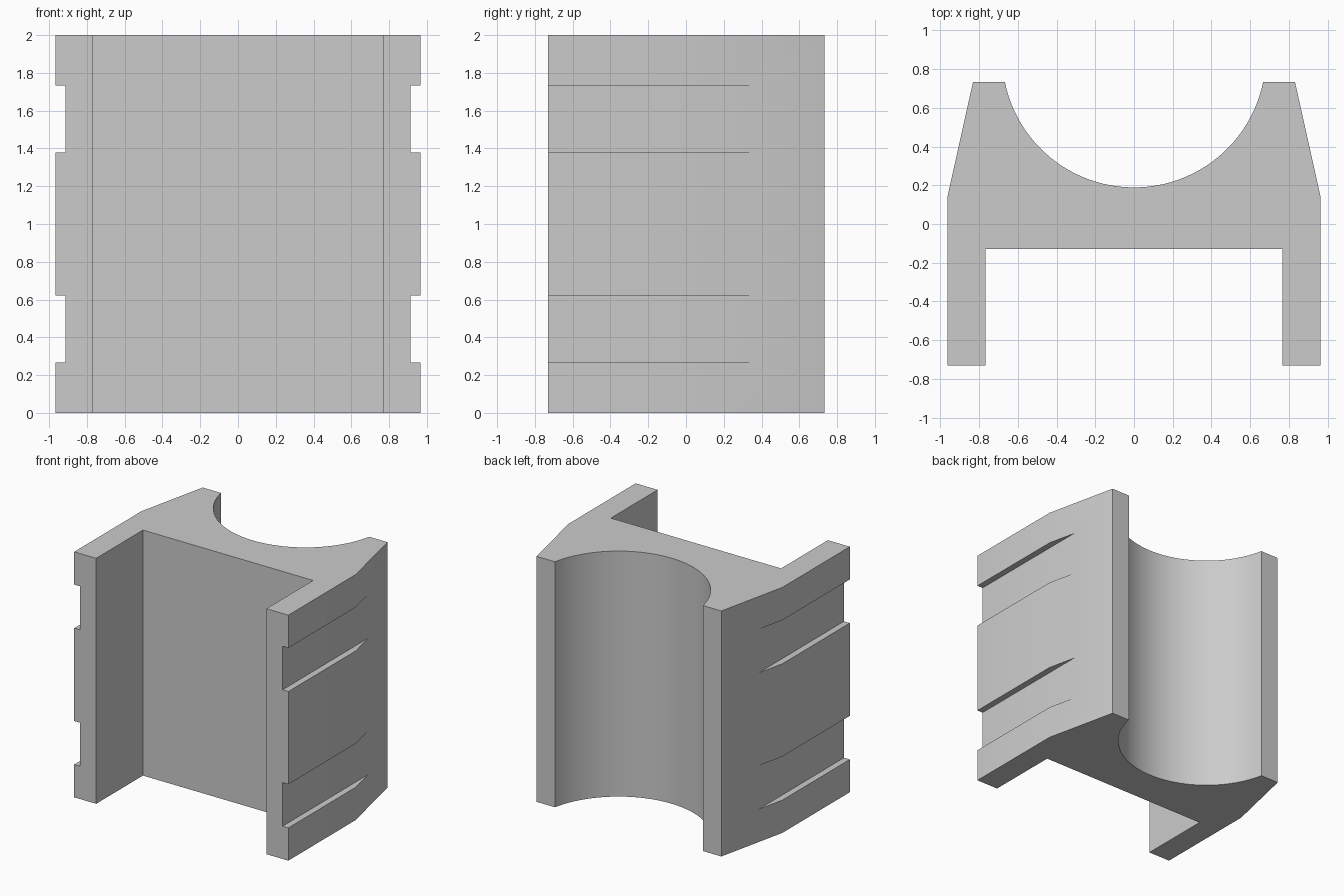
import bpy
import bmesh
import math

cube = bpy.data.objects.get("Cube")
if cube:
    bpy.data.objects.remove(cube, do_unlink=True)

HEIGHT = 2.0
BACK, FRONT = 0.734, -0.73
SIDE = 0.965          # half width at the flanges
GROOVE_X = 0.913      # half width inside the side grooves
RADIUS, ARC_Y = 0.681, 0.87

# Plain light grey
grey = bpy.data.materials.new("light grey")
grey.use_nodes = True
colour = (0.6, 0.6, 0.6, 1.0)
grey.diffuse_color = colour
grey.node_tree.nodes["Principled BSDF"].inputs["Base Color"].default_value = colour


def new_object(name, bm):
    bmesh.ops.recalc_face_normals(bm, faces=bm.faces)
    mesh = bpy.data.meshes.new(name)
    bm.to_mesh(mesh)
    bm.free()
    mesh.materials.append(grey)
    obj = bpy.data.objects.new(name, mesh)
    bpy.context.collection.objects.link(obj)
    return obj


def prism(name, outline, z0, z1):
    bm = bmesh.new()
    face = bm.faces.new([bm.verts.new((x, y, z0)) for x, y in outline])
    grown = bmesh.ops.extrude_face_region(bm, geom=[face])["geom"]
    verts = [g for g in grown if isinstance(g, bmesh.types.BMVert)]
    bmesh.ops.translate(bm, verts=verts, vec=(0, 0, z1 - z0))
    return new_object(name, bm)


# Body outline: one straight-edged half, its mirror, and the round cradle
half = [(0.767, -0.128), (0.767, FRONT), (SIDE, FRONT),
        (SIDE, 0.137), (0.832, BACK)]
sweep = math.acos((ARC_Y - BACK) / RADIUS)
STEPS = 48
arc = []
for i in range(STEPS + 1):
    a = sweep * (1 - 2 * i / STEPS)
    arc.append((RADIUS * math.sin(a), ARC_Y - RADIUS * math.cos(a)))
outline = half + arc + [(-x, y) for x, y in reversed(half)]
body = prism("cradle_block", outline, 0, HEIGHT)

# Two shallow horizontal grooves on each side
for level, (z0, z1) in {"lower": (0.267, 0.622), "upper": (1.378, 1.733)}.items():
    for side, s in (("left", 1), ("right", -1)):
        box = [(s * GROOVE_X, -1), (s * 1.2, -1), (s * 1.2, 0.6), (s * GROOVE_X, 0.6)]
        cutter = prism(f"{side}_{level}_groove_cutter", box, z0, z1)
        cutter.hide_render = True
        cutter.hide_set(True)
        cut = body.modifiers.new(f"{side} {level} groove", "BOOLEAN")
        cut.operation = "DIFFERENCE"
        cut.solver = "EXACT"
        cut.object = cutter

# Bake the grooves in and remove the cutters
bpy.context.view_layer.update()
graph = bpy.context.evaluated_depsgraph_get()
body_mesh = bpy.data.meshes.new_from_object(body.evaluated_get(graph))
body.modifiers.clear()
body.data = body_mesh
for obj in list(bpy.data.objects):
    if obj.name.endswith("_groove_cutter"):
        bpy.data.objects.remove(obj, do_unlink=True)

# Smooth cradle with crisp edges
bpy.ops.object.select_all(action="DESELECT")
body.select_set(True)
bpy.context.view_layer.objects.active = body
bpy.ops.object.shade_smooth_by_angle(angle=math.radians(30))
